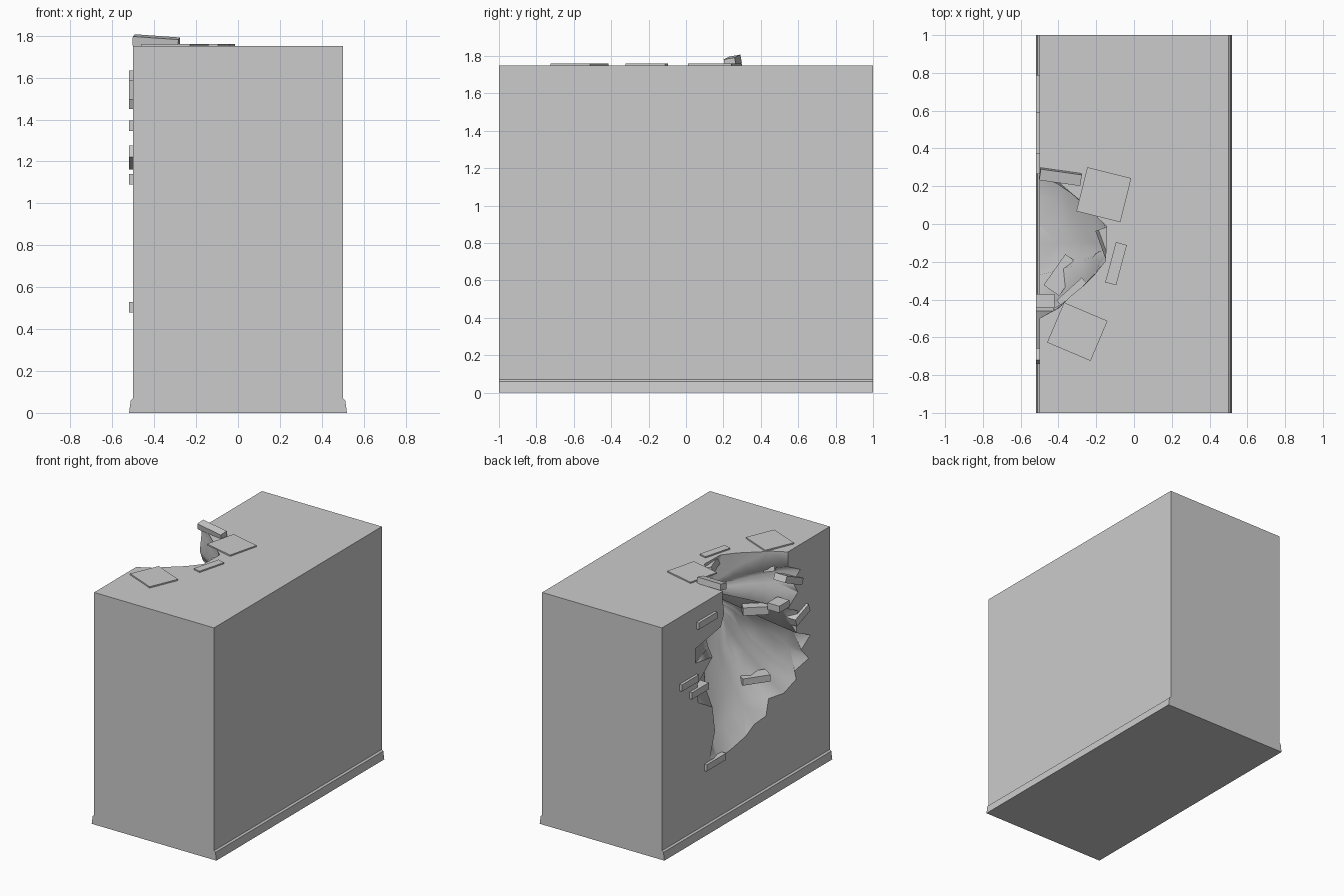
import bpy, bmesh, math, random
from mathutils import Vector, Euler

random.seed(4)
scene_cube = bpy.data.objects.get("Cube")
if scene_cube:
    bpy.data.objects.remove(scene_cube, do_unlink=True)

# Single plaster colour
plaster = bpy.data.materials.new("light_grey_plaster")
plaster.use_nodes = True
plaster.diffuse_color = (0.6, 0.6, 0.6, 1)
plaster.node_tree.nodes["Principled BSDF"].inputs["Base Color"].default_value = (0.6, 0.6, 0.6, 1)


def finish(bm, name):
    """Turn a bmesh into a named, coloured object."""
    bmesh.ops.recalc_face_normals(bm, faces=bm.faces)
    mesh = bpy.data.meshes.new(name)
    bm.to_mesh(mesh)
    bm.free()
    mesh.materials.append(plaster)
    obj = bpy.data.objects.new(name, mesh)
    bpy.context.scene.collection.objects.link(obj)
    return obj


def bridge(bm, first, second):
    """Join two closed rings of vertices with quads."""
    count = len(first)
    for i in range(count):
        j = (i + 1) % count
        bm.faces.new((first[i], first[j], second[j], second[i]))


def block(name, centre, size, turn=(0, 0, 0)):
    """A box with slightly uneven corners, turned by degrees."""
    bm = bmesh.new()
    bmesh.ops.create_cube(bm, size=1)
    rotation = Euler([math.radians(a) for a in turn]).to_matrix()
    for v in bm.verts:
        local = Vector(c * s for c, s in zip(v.co, size))
        v.co = rotation @ local + Vector(centre)
    return finish(bm, name)


# Wall block with a skirting on both long sides
half = [(0.52, 0), (0.512, 0.06), (0.5, 0.07), (0.5, 1.75)]
profile = half + [(-x, z) for x, z in reversed(half)]
bm = bmesh.new()
ends = [[bm.verts.new((x, y, z)) for x, z in profile] for y in (-1, 1)]
bridge(bm, ends[0], ends[1])
for end in ends:
    bm.faces.new(end)
wall = finish(bm, "broken_wall")

# Ragged outline (y, z) of the breach; it runs out through the top
outline = [
    (.22, 2.4), (.28, 1.7), (.26, 1.58), (.3, 1.49), (.6, 1.44), (.6, 1.33),
    (.4, 1.3), (.58, 1.16), (.57, 1.02), (.4, .92), (.37, .73), (.43, .55),
    (.33, .5), (.16, .52), (0, .55), (-.1, .6), (-.24, .61), (-.27, .73),
    (-.45, .7), (-.6, .75), (-.58, .82), (-.75, .85), (-.66, .95),
    (-.77, 1.02), (-.6, 1.1), (-.62, 1.26), (-.5, 1.32), (-.62, 1.4),
    (-.56, 1.5), (-.65, 1.56), (-.5, 1.64), (-.5, 1.8), (-.45, 2.4)]
core_y, core_z, depth = -0.1, 1.5, 0.46


def crater_ring(bm, scale, x):
    """One shrunken copy of the outline, with a ledge across the bowl."""
    ring = []
    for y, z in outline:
        py = core_y + (y - core_y) * scale
        pz = core_z + (z - core_z) * scale
        px = x
        if scale < 0.95:
            ledge = math.exp(-((pz - 1.3) / 0.09) ** 2)
            px -= 0.05 * ledge * (1 - scale) + random.uniform(0, 0.015)
        ring.append(bm.verts.new((px, py, pz)))
    return ring


# Crater cutter: nested rings sinking into the wall
bm = bmesh.new()
rings = [crater_ring(bm, 1, -0.7)]
for scale in (1, 0.86, 0.72, 0.58, 0.44, 0.3, 0.16):
    rings.append(crater_ring(bm, scale, -0.502 + depth * (1 - scale) ** 0.75))
for a, b in zip(rings, rings[1:]):
    bridge(bm, a, b)
bm.faces.new(rings[0])
tip = bm.verts.new((-0.5 + depth, core_y, core_z))
last = rings[-1]
for i, v in enumerate(last):
    bm.faces.new((v, last[(i + 1) % len(last)], tip))
cutter = finish(bm, "crater_cutter")
cutter.hide_render = True

# Cut the crater and keep the result
cut = wall.modifiers.new("crater", "BOOLEAN")
cut.operation = "DIFFERENCE"
cut.solver = "EXACT"
cut.object = cutter
graph = bpy.context.evaluated_depsgraph_get()
wall_mesh = bpy.data.meshes.new_from_object(wall.evaluated_get(graph))
wall.modifiers.clear()
wall.data = wall_mesh
bpy.data.objects.remove(cutter, do_unlink=True)

# Smooth bowl, flat outer faces
for face in wall_mesh.polygons:
    flat = max(abs(c) for c in face.normal) > 0.9999
    face.use_smooth = not flat and face.center.z > 0.1

# Loose slabs and bricks on the top
block("top_slab_back", (-.16, .155, 1.755), (.24, .24, .01), (0, 0, -14))
block("top_slab_front", (-.3, -.57, 1.755), (.25, .23, .01), (0, 0, -23))
block("top_brick", (-.39, .25, 1.772), (.22, .06, .045), (10, 4, -8))
block("rim_brick", (-.095, -.21, 1.752), (.06, .22, .016), (0, 0, -15))
block("rim_splinter", (-.14, -.12, 1.7), (.05, .2, .05), (0, 20, 20))
block("rim_shard", (-.2, -.42, 1.74), (.22, .04, .02), (0, 0, 32))

# Bricks hanging inside the breach
block("inner_brick_upper", (-.32, -.37, 1.32), (.18, .07, .06), (0, 0, 42))
block("inner_brick_lower", (-.38, -.27, .86), (.1, .2, .05), (0, 0, -35))
block("inner_chunk", (-.37, -.46, 1.63), (.08, .06, .08), (15, 10, 30))

# Bricks left sticking out along the ragged edge: y, z, length, height, tilt
edge_bricks = [
    (.48, 1.61, .22, .05, 0), (.69, 1.22, .2, .05, 0), (.57, 1.115, .2, .05, 0),
    (.38, .505, .23, .05, 0), (-.55, 1.52, .22, .05, 25), (-.43, 1.37, .12, .05, 0),
    (-.65, 1.22, .17, .06, -20)]
for number, (y, z, length, height, tilt) in enumerate(edge_bricks, 1):
    block(f"edge_brick_{number}", (-.47, y, z), (.1, length, height), (tilt, 0, 0))
